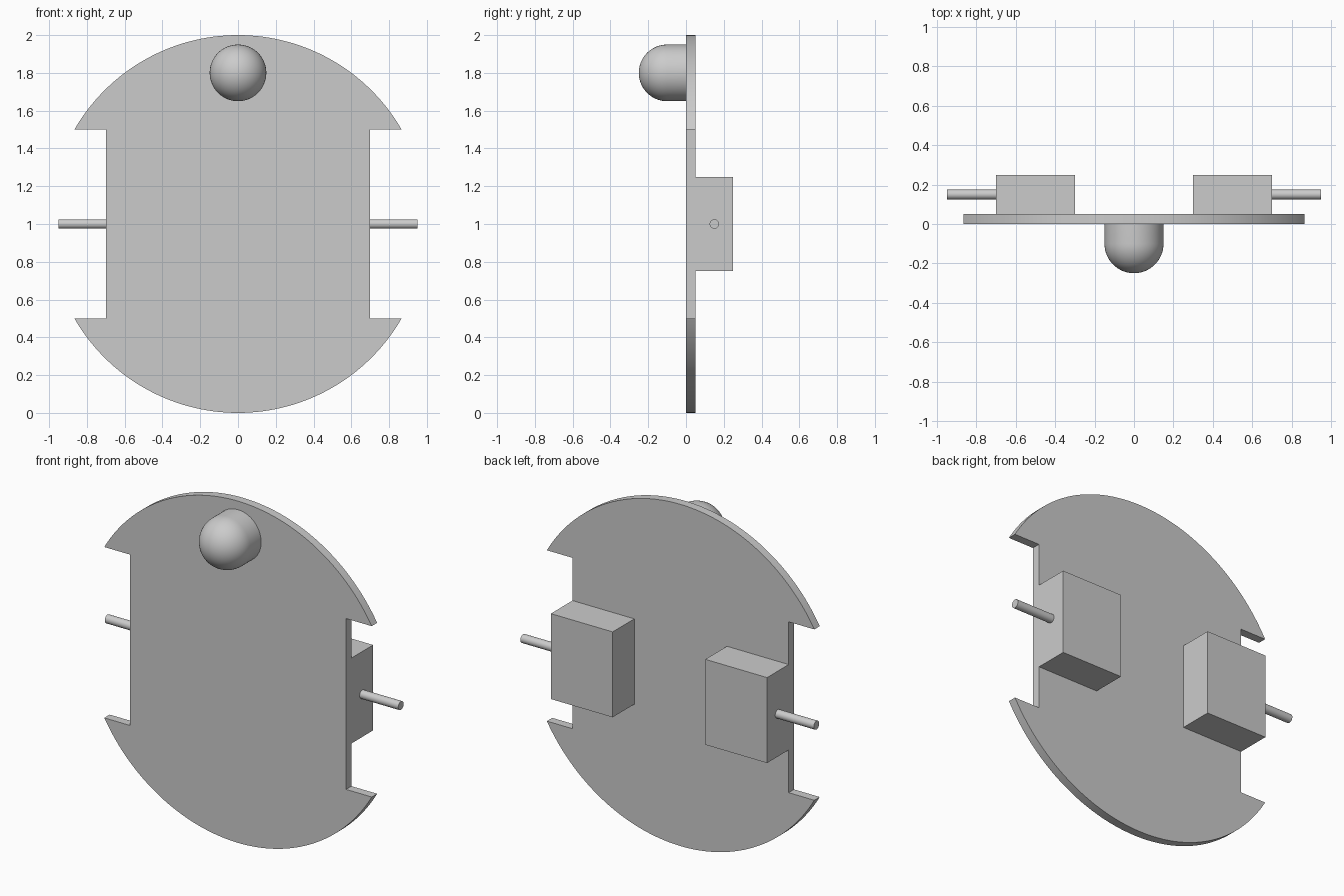
import bpy, bmesh, math
from mathutils import Matrix, Vector

cube = bpy.data.objects.get("Cube")
if cube:
    bpy.data.objects.remove(cube, do_unlink=True)

GREY = (0.6, 0.6, 0.6, 1.0)
grey = bpy.data.materials.new("light grey")
grey.use_nodes = True
grey.diffuse_color = GREY
grey.node_tree.nodes["Principled BSDF"].inputs["Base Color"].default_value = GREY


def finish(bm, name, smooth=False):
    """Turn a bmesh into a named, coloured object."""
    bmesh.ops.recalc_face_normals(bm, faces=bm.faces[:])
    mesh = bpy.data.meshes.new(name)
    bm.to_mesh(mesh)
    bm.free()
    mesh.materials.append(grey)
    obj = bpy.data.objects.new(name, mesh)
    bpy.context.collection.objects.link(obj)
    if smooth:
        bpy.ops.object.select_all(action="DESELECT")
        obj.select_set(True)
        bpy.context.view_layer.objects.active = obj
        bpy.ops.object.shade_smooth_by_angle(angle=math.radians(30))
    return obj


# Base plate: upright disc with a wheel notch on each side
HALF_WIDTH, NOTCH, THICK = 0.7, 0.5, 0.05
STEPS = 64
outline = []
for side in (1, -1):
    for i in range(STEPS + 1):
        a = math.radians(30 + 120 * i / STEPS)
        outline.append((side * math.cos(a), side * math.sin(a)))
    outline += [(-side * HALF_WIDTH, side * NOTCH), (-side * HALF_WIDTH, -side * NOTCH)]
bm = bmesh.new()
face = bm.faces.new([bm.verts.new((x, 0, 1 + z)) for x, z in outline])
ext = bmesh.ops.extrude_face_region(bm, geom=[face])
bmesh.ops.translate(bm, vec=(0, THICK, 0),
                    verts=[g for g in ext["geom"] if isinstance(g, bmesh.types.BMVert)])
finish(bm, "base_plate", smooth=True)

# Motors and axle shafts, one pair per side
for side, label in ((1, "left"), (-1, "right")):
    bm = bmesh.new()
    bmesh.ops.create_cube(bm, size=1, matrix=Matrix.Translation((side * 0.5, 0.15, 1))
                          @ Matrix.Diagonal((0.4, 0.2, 0.5, 1)))
    finish(bm, label + "_motor")
    bm = bmesh.new()
    bmesh.ops.create_cone(bm, cap_ends=True, segments=32, radius1=0.025, radius2=0.025, depth=0.25,
                          matrix=Matrix.Translation((side * 0.825, 0.15, 1))
                          @ Matrix.Rotation(math.pi / 2, 4, "Y"))
    finish(bm, label + "_shaft", smooth=True)

# Caster: short cylinder with a domed end, turned about its axis
R, LENGTH, RINGS = 0.15, 0.1, 16
centre = Vector((0, 0, 1.8))
profile = [(0, 0), (R, 0)]
for i in range(RINGS + 1):
    a = math.pi / 2 * i / RINGS
    profile.append((R * math.cos(a), -LENGTH - R * math.sin(a)))
bm = bmesh.new()
verts = [bm.verts.new(centre + Vector((r, y, 0))) for r, y in profile]
edges = [bm.edges.new(pair) for pair in zip(verts, verts[1:])]
bmesh.ops.spin(bm, geom=verts + edges, cent=centre, axis=(0, 1, 0),
               angle=math.tau, steps=64, use_duplicate=False)
bmesh.ops.remove_doubles(bm, verts=bm.verts[:], dist=1e-5)
finish(bm, "caster", smooth=True)
